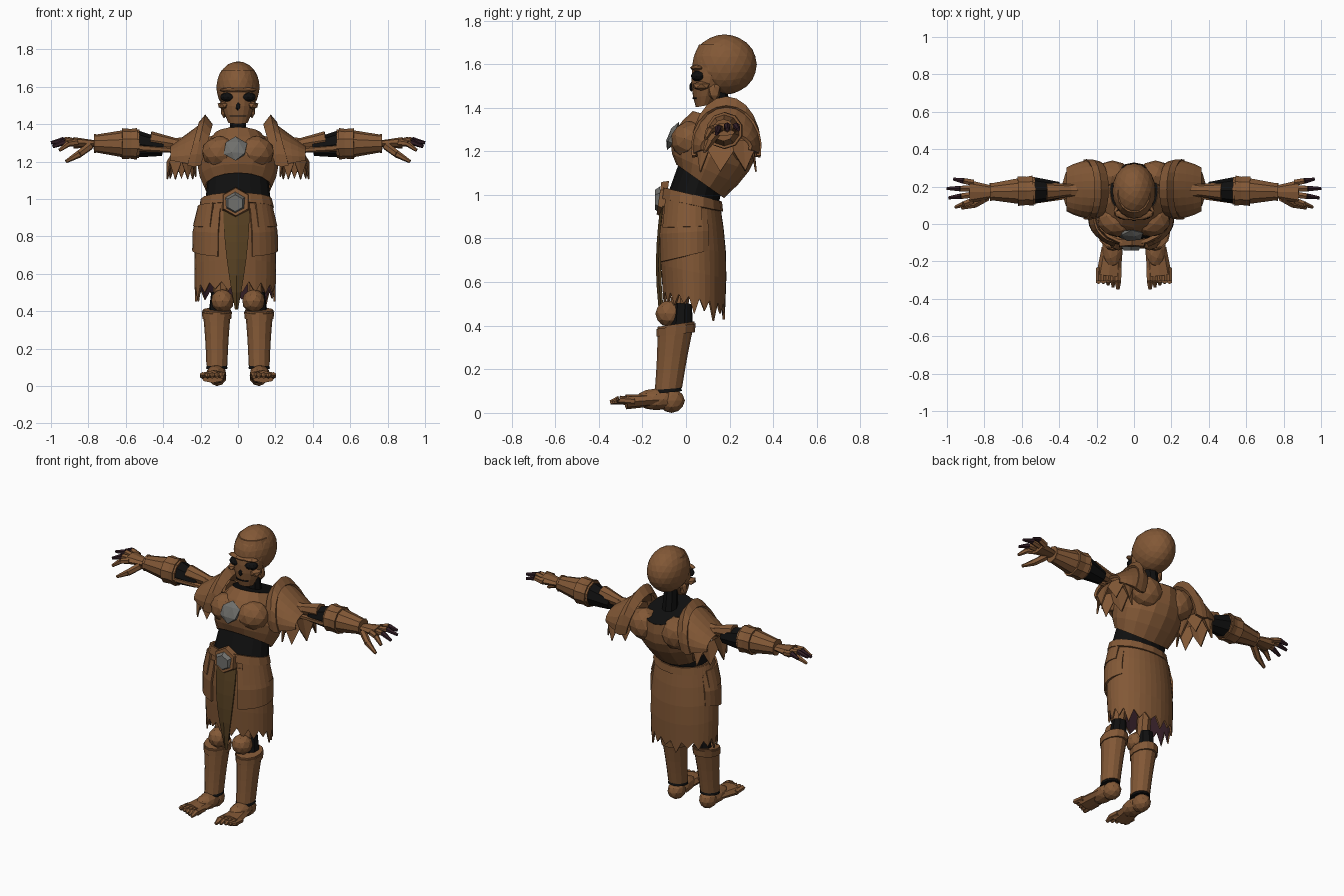
import bpy, bmesh, math, random
from mathutils import Matrix, Vector

random.seed(4)
if "Cube" in bpy.data.objects:
    bpy.data.objects.remove(bpy.data.objects["Cube"])


def material(name, *color):
    mat = bpy.data.materials.new(name)
    mat.use_nodes = True
    mat.diffuse_color = (*color, 1)
    mat.node_tree.nodes["Principled BSDF"].inputs["Base Color"].default_value = (*color, 1)
    return mat


BROWN = material("warm brown", .225, .098, .037)
BLACK = material("black cloth", .005, .005, .005)
GREY = material("grey stone", .16, .16, .15)
OLIVE = material("dark olive cloth", .1, .055, .017)
PLUM = material("dark plum", .03, .012, .018)


def add_object(name, bm, materials, thick):
    mesh = bpy.data.meshes.new(name)
    bm.to_mesh(mesh)
    obj = bpy.data.objects.new(name, mesh)
    bpy.context.collection.objects.link(obj)
    for mat in materials:
        mesh.materials.append(mat)
    if thick:
        solid = obj.modifiers.new("thickness", "SOLIDIFY")
        solid.thickness = thick
        solid.material_offset = len(materials) - 1


def finish(name, bm, *materials, thick=0):
    """Make the object; a left part also gets its mirrored right twin."""
    add_object(name, bm, materials, thick)
    if name.startswith("left_"):
        bmesh.ops.scale(bm, vec=(-1, 1, 1), verts=bm.verts)
        bmesh.ops.reverse_faces(bm, faces=bm.faces)
        add_object(name.replace("left_", "right_"), bm, materials, thick)
    bm.free()


def skin(name, rings, *materials, wrap=False, caps=False, thick=0):
    """Join rows of points with quads."""
    bm = bmesh.new()
    rows = [[bm.verts.new(point) for point in ring] for ring in rings]
    count = len(rows[0])
    for upper, lower in zip(rows, rows[1:]):
        for k in range(count if wrap else count - 1):
            j = (k + 1) % count
            bm.faces.new((upper[k], lower[k], lower[j], upper[j]))
    if caps:
        bm.faces.new(rows[0])
        bm.faces.new(reversed(rows[-1]))
    finish(name, bm, *materials, thick=thick)


def shell(name, top, bottom, *materials, bulge=0, steps=4, sides=16, arc=None,
          center=0, torn=0, thick=0):
    """Blend two tilted hoops: (front y, front z, back y, back z, half width)."""
    start, end = arc or (0, 360)
    rings = []
    for i in range(steps + 1):
        t = i / steps
        fy, fz, by, bz, width = (a + (b - a) * t for a, b in zip(top, bottom))
        swell = bulge * math.sin(math.pi * t)
        ring = []
        for k in range(sides + 1 if arc else sides):
            angle = math.radians(start + (end - start) * k / sides)
            depth = (1 - math.cos(angle)) / 2
            drop = torn * (k % 2) * random.uniform(.4, 1) if i == steps else 0
            ring.append((center + (width + swell) * math.sin(angle),
                         fy - swell + (by - fy + 2 * swell) * depth,
                         fz + (bz - fz) * depth - drop))
        rings.append(ring)
    skin(name, rings, *materials, wrap=not arc, caps=not thick, thick=thick)


def cone(name, start, end, r_start, r_end, mat, sides=8, flat=1):
    """Tapered limb between two points, optionally flattened."""
    start, end = Vector(start), Vector(end)
    axis = end - start
    bm = bmesh.new()
    bmesh.ops.create_cone(bm, cap_ends=True, segments=sides, radius1=r_start,
                          radius2=r_end, depth=axis.length)
    turn = axis.to_track_quat("Z", "Y").to_matrix().to_4x4()
    bm.transform(Matrix.Translation((start + end) / 2) @ turn @ Matrix.Diagonal((1, flat, 1, 1)))
    finish(name, bm, mat)


def ball(name, center, size, mat, detail=2, tilt=0):
    bm = bmesh.new()
    bmesh.ops.create_icosphere(bm, subdivisions=detail, radius=1)
    bm.transform(Matrix.Translation(center) @ Matrix.Rotation(tilt, 4, "X")
                 @ Matrix.Diagonal((*size, 1)))
    finish(name, bm, mat)


# Skull
ball("cranium", (0, .177, 1.598), (.116, .148, .138), BROWN, detail=3)
shell("forehead", (.06, 1.69, .26, 1.69, .088), (.028, 1.57, .26, 1.57, .106), BROWN, bulge=.008, steps=3)
shell("face", (.03, 1.59, .22, 1.59, .098), (.045, 1.402, .12, 1.415, .052), BROWN, bulge=.012)
ball("brow", (0, .055, 1.583), (.104, .036, .016), BROWN)
ball("nose_hollow", (0, .024, 1.495), (.014, .01, .022), BLACK, detail=1)
shell("mouth_line", (.03, 1.447, .15, 1.447, .07), (.03, 1.44, .15, 1.44, .07), BLACK,
      steps=1, sides=8, arc=(-40, 40), thick=.006)
ball("left_eye_socket", (.053, .058, 1.545), (.043, .036, .026), BLACK)
ball("left_cheekbone", (.08, .07, 1.5), (.032, .045, .022), BROWN, detail=1)
ball("left_jaw_hinge", (.075, .13, 1.475), (.02, .03, .045), BROWN, detail=1)

# Neck and hollow collar
cone("neck", (0, .17, 1.25), (0, .15, 1.48), .05, .04, BLACK)
shell("collar_hollow", (.03, 1.385, .327, 1.3, .127), (.06, 1.34, .3, 1.27, .11), BLACK, steps=1)

# Breastplate and waist
shell("breastplate", (.03, 1.385, .325, 1.3, .13), (-.045, 1.14, .175, .985, .18), BROWN,
      bulge=.058, steps=5, thick=.01)
shell("waist", (-.02, 1.18, .17, 1.06, .16), (-.085, 1, .145, .93, .178), BLACK, steps=2)
ball("left_chest_plate", (.09, .02, 1.25), (.105, .09, .09), BROWN, tilt=-.3)
ball("left_shoulder_blade", (.115, .255, 1.245), (.1, .085, .1), BROWN)
ball("chest_stone", (-.014, -.06, 1.27), (.07, .024, .07), GREY, detail=1, tilt=-.4)

# Skirt, belt and hip plates, set a little to one side
hip = -.015
shell("skirt", (-.1, 1.03, .155, .965, .185), (-.105, .56, .18, .5, .215), BROWN, PLUM,
      bulge=.016, sides=36, center=hip, torn=.09, thick=.01)
shell("belt", (-.11, 1.035, .165, .97, .188), (-.118, .985, .17, .925, .2), BROWN,
      steps=1, center=hip / 2, thick=.015)
for side, start in (("left", 24), ("right", 238)):
    shell("hip_plate_" + side, (-.115, .95, .16, .92, .2), (-.13, .69, .175, .76, .23), BROWN,
          steps=2, sides=9, arc=(start, start + 98), bulge=.012, center=hip, thick=.012)
    shell("hip_flap_" + side, (-.12, .985, .168, .94, .2), (-.135, .85, .178, .86, .226), BROWN,
          steps=1, sides=7, arc=(start + 10, start + 85), center=hip, thick=.012)

# Loincloth: narrowing strip with a central fold
strip = []
for step in range(7):
    t = step / 6
    half, height = .07 * math.cos(1.45 * t), .95 - .54 * t
    edge = -.106 - .02 * math.sin(math.pi * t)
    strip.append([(-half - .008, edge, height), (-.008, edge - .012, height), (half - .008, edge, height)])
skin("loincloth", strip, OLIVE, thick=.012)
cone("buckle_plate", (-.012, -.09, .98), (-.012, -.124, .985), .085, .075, BROWN, sides=6)
cone("buckle_stone", (-.015, -.12, .978), (-.015, -.143, .978), .06, .045, GREY, sides=6)


# Shoulder armour: overlapping arches above a torn sleeve
def arch(x, radius, top, lean):
    base, points = 1.22, []
    for k in range(13):
        angle = math.radians(17 * k - 12)
        rise = math.sin(angle)
        points.append((x + lean * (1 - rise), .185 - radius * math.cos(angle),
                       base + (top - base) * rise))
    return points


skin("left_shoulder_collar", [arch(.135, .15, 1.4, .05), arch(.175, .16, 1.452, .05),
                              arch(.21, .162, 1.41, .05)], BROWN, thick=.02)
slope = [step / 4 for step in range(5)]
skin("left_shoulder_plate", [arch(.19 + .17 * t, .158 - .04 * t * t, 1.41 - .125 * t, .03 * (1 - t))
                             for t in slope], BROWN, thick=.016)
shell("left_torn_sleeve", (.06, 1.25, .31, 1.25, .05), (.05, 1.2, .325, 1.2, .082), BROWN,
      steps=1, sides=14, center=.302, torn=.1, thick=.008)

# Arm bones, elbow cloth and forearm guard
cone("left_upper_arm", (.18, .18, 1.28), (.35, .18, 1.29), .06, .035, BROWN)
cone("left_arm_bone", (.34, .18, 1.295), (.47, .175, 1.315), .032, .048, BROWN)
cone("left_arm_spur", (.33, .15, 1.26), (.54, .125, 1.275), .014, .02, BROWN, sides=6)
cone("left_elbow_cloth", (.4, .18, 1.275), (.55, .18, 1.295), .045, .074, BLACK)
wrist = Vector((.77, .172, 1.297))
elbow = Vector((.54, .178, 1.295))
cone("left_forearm_guard", elbow, wrist, .085, .046, BROWN, sides=10)
cone("left_guard_cuff", elbow - Vector((.012, 0, 0)), elbow.lerp(wrist, .35), .076, .083, BROWN, sides=10)
cone("left_guard_rim", elbow.lerp(wrist, .95), wrist, .05, .051, BROWN, sides=10)

# Hand with spread fingers and dark tips
cone("left_palm", wrist, (.88, .172, 1.3), .036, .062, BROWN, flat=.5)
for i, reach in enumerate((.955, .99, 1, .965)):
    knuckle = Vector((.86, .125 + .032 * i, 1.302))
    tip = Vector((reach, .09 + .05 * i, 1.3 - .02 * max(0, 2 - i)))
    middle = knuckle.lerp(tip, .5) + Vector((0, 0, .015))
    cone(f"left_finger_{i}", knuckle, middle, .019, .017, BROWN, sides=6)
    cone(f"left_fingertip_{i}", middle, tip, .017, .009, PLUM if i else BROWN, sides=6)
thumb_joint = (.85, .105, 1.24)
cone("left_thumb", (.79, .14, 1.285), thumb_joint, .022, .02, BROWN, sides=6)
cone("left_thumb_tip", thumb_joint, (.92, .085, 1.2), .02, .009, BROWN, sides=6)

# Legs: thigh bone, knee guard and shin guard
knee = Vector((.083, -.075, .455))
cone("left_thigh", (.09, .02, .92), knee + Vector((.01, .04, 0)), .05, .04, BROWN)
ball("left_knee_guard", knee, (.062, .066, .062), BROWN)
cone("left_knee_cloth", (.108, -.02, .38), (.1, -.015, .5), .052, .044, BLACK)
shell("left_shin_guard", (-.13, .395, .04, .42, .076), (-.143, .105, -.018, .115, .056), BROWN,
      bulge=-.003, sides=12, center=.113)
shell("left_shin_cuff", (-.136, .385, .045, .41, .081), (-.136, .35, .04, .37, .077), BROWN,
      steps=1, sides=12, center=.113)
shell("left_ankle_cloth", (-.136, .12, -.025, .12, .05), (-.146, .088, -.018, .1, .058), BLACK,
      steps=1, sides=12, center=.113)

# Bare foot with five toes
ball("left_heel", (.112, -.067, .056), (.052, .062, .056), BROWN)
ball("left_instep", (.116, -.135, .062), (.056, .1, .05), BROWN)
cone("left_forefoot", (.118, -.13, .06), (.135, -.275, .05), .055, .067, BROWN, flat=.5)
for i in range(5):
    radius = .016 if i else .02
    root = Vector((.084 + .026 * i, -.235, .053))
    joint = root + Vector((.002, -.07, .006))
    cone(f"left_toe_{i}", root, joint, radius, radius, BROWN, sides=6)
    cone(f"left_toe_tip_{i}", joint, joint + Vector((0, .011 * i - .043, -.012)),
         radius, radius / 2, BROWN, sides=6)
